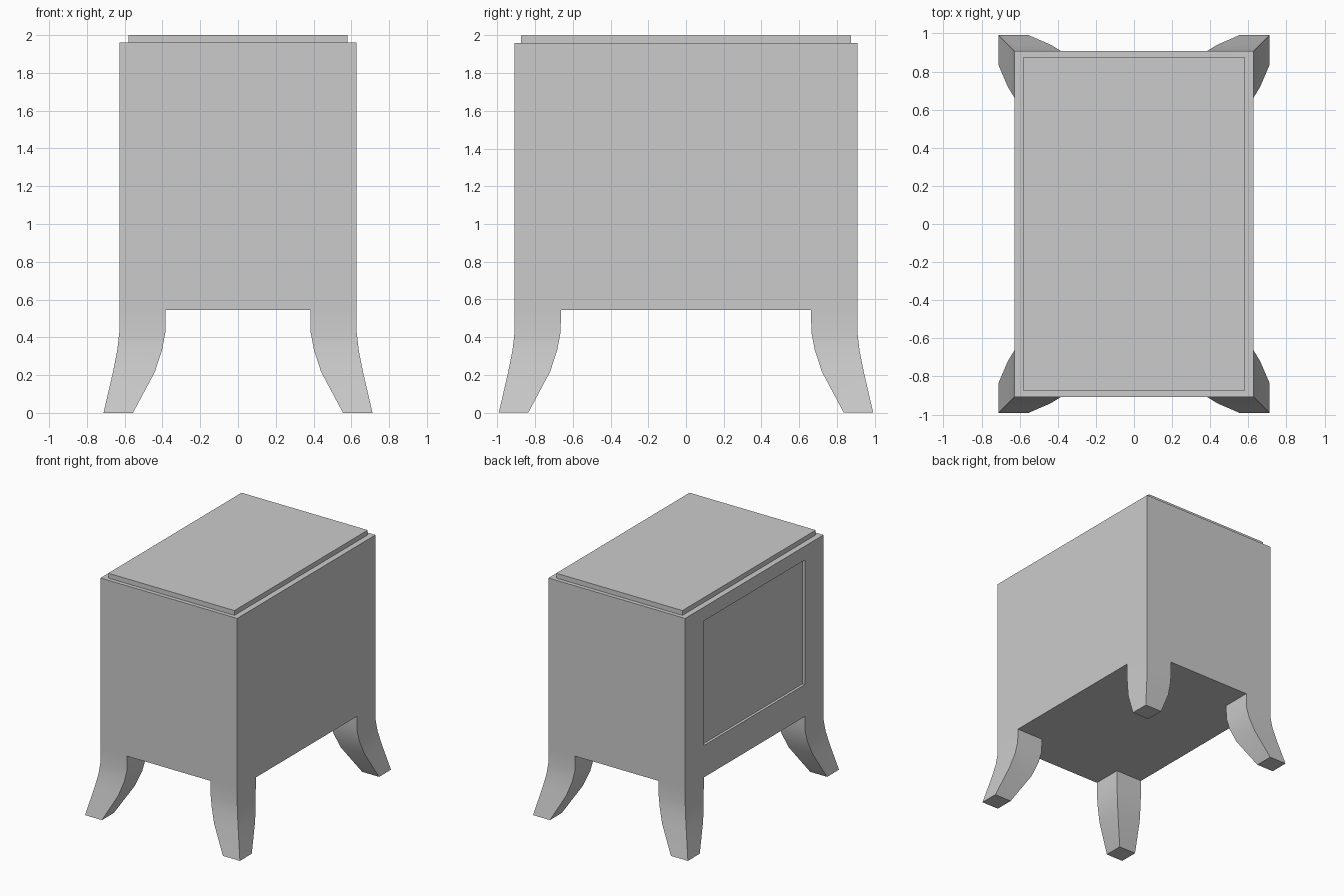
import bpy, bmesh, math
from mathutils import Vector, Matrix

if "Cube" in bpy.data.objects:
    bpy.data.objects.remove(bpy.data.objects["Cube"])

HX, HY = 0.628, 0.908          # body half sizes
Z0, Z1 = 0.545, 1.96           # body bottom and top
IN_X = 0.383                   # inner edge of the leg tops
DY = HY - HX                   # legs are the same in y, shifted outward
PANEL_Z = (0.81, 1.845)
PANEL_DEPTH = 0.022
# leg rings going down: z, inner edge, outer edge
RINGS = [(0.43, 0.384, 0.628), (0.333, 0.402, 0.639),
         (0.217, 0.44, 0.662), (0.0, 0.556, 0.712)]


def box(bm, hx, hy, z0, z1):
    m = Matrix.Translation((0, 0, (z0 + z1) / 2)) @ Matrix.Diagonal((2 * hx, 2 * hy, z1 - z0, 1))
    bmesh.ops.create_cube(bm, size=1, matrix=m)


def finish(bm, name):
    bmesh.ops.recalc_face_normals(bm, faces=bm.faces)
    me = bpy.data.meshes.new(name)
    bm.to_mesh(me)
    bm.free()
    ob = bpy.data.objects.new(name, me)
    bpy.context.collection.objects.link(ob)
    return ob


# Cabinet body, sliced so legs and side panel can be extruded from it
bm = bmesh.new()
box(bm, HX, HY, Z0, Z1)
cuts = [((s * IN_X, 0, 0), (1, 0, 0)) for s in (-1, 1)]
cuts += [((0, s * (IN_X + DY), 0), (0, 1, 0)) for s in (-1, 1)]
cuts += [((0, 0, z), (0, 0, 1)) for z in PANEL_Z]
for co, no in cuts:
    bmesh.ops.bisect_plane(bm, geom=bm.verts[:] + bm.edges[:] + bm.faces[:],
                           plane_co=co, plane_no=no)
bm.normal_update()


def extrude(face):
    return bmesh.ops.extrude_discrete_faces(bm, faces=[face])["faces"][0]


# Recessed panel on the left side
panel = next(f for f in bm.faces if f.normal.x < -0.9
             and abs(f.calc_center_median().y) < 0.1
             and PANEL_Z[0] < f.calc_center_median().z < PANEL_Z[1])
for v in extrude(panel).verts:
    v.co.x += PANEL_DEPTH

# Four flared legs, grown from the corner faces of the underside
corners = [f for f in bm.faces if f.normal.z < -0.9
           and abs(f.calc_center_median().x) > IN_X
           and abs(f.calc_center_median().y) > IN_X + DY]
for face in corners:
    for z, inner, outer in RINGS:
        face = extrude(face)
        c = face.calc_center_median()
        for v in face.verts:
            x = outer if abs(v.co.x) > abs(c.x) else inner
            y = outer if abs(v.co.y) > abs(c.y) else inner
            v.co = Vector((math.copysign(x, c.x), math.copysign(y + DY, c.y), z))
body = finish(bm, "cabinet_body")
bpy.context.view_layer.objects.active = body
body.select_set(True)
bpy.ops.object.shade_smooth_by_angle(angle=math.radians(30))

# Lid slab
bm = bmesh.new()
box(bm, 0.58, 0.875, Z1, 2.0)
finish(bm, "lid")
